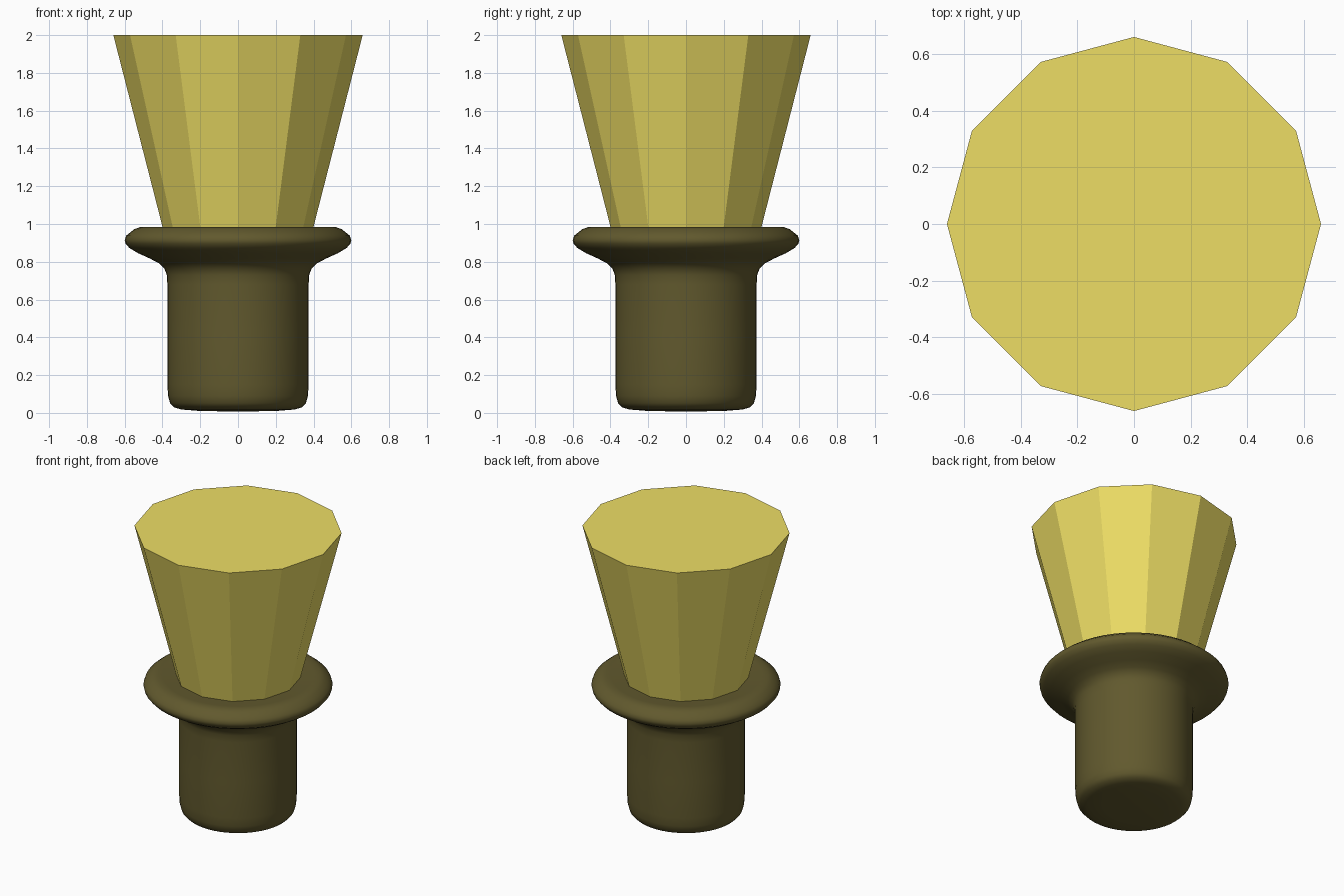
import bpy, bmesh, math

if "Cube" in bpy.data.objects:
    bpy.data.objects.remove(bpy.data.objects["Cube"])


def material(name, rgb):
    m = bpy.data.materials.new(name)
    m.diffuse_color = (*rgb, 1)
    m.use_nodes = True
    m.node_tree.nodes["Principled BSDF"].inputs["Base Color"].default_value = m.diffuse_color
    return m


def lathe(name, profile, sides, mat, smooth):
    """Revolve (radius, z) points about z; radius 0 closes to a pole."""
    bm = bmesh.new()
    rings = []
    for r, z in profile:
        n = sides if r > 0 else 1
        rings.append([bm.verts.new((r * math.cos(2 * math.pi * i / sides),
                                    r * math.sin(2 * math.pi * i / sides), z))
                      for i in range(n)])
    for a, b in zip(rings, rings[1:]):
        for i in range(sides):
            j = (i + 1) % sides
            quad = [a[i % len(a)], a[j % len(a)], b[j % len(b)], b[i % len(b)]]
            bm.faces.new(list(dict.fromkeys(quad)))
    bmesh.ops.recalc_face_normals(bm, faces=bm.faces)
    for f in bm.faces:
        f.smooth = smooth
    mesh = bpy.data.meshes.new(name)
    bm.to_mesh(mesh)
    bm.free()
    mesh.materials.append(mat)
    ob = bpy.data.objects.new(name, mesh)
    bpy.context.collection.objects.link(ob)
    return ob


yellow = material("yellow", (0.85, 0.73, 0.13))
dark = material("dark_olive", (0.12, 0.10, 0.027))

# Smooth stem with a rounded foot and a flared collar
lathe("stem_collar", [
    (0, 0.007), (0.20, 0.01), (0.30, 0.018), (0.34, 0.03), (0.36, 0.052),
    (0.37, 0.09), (0.374, 0.15), (0.374, 0.40), (0.374, 0.68), (0.377, 0.73),
    (0.39, 0.765), (0.42, 0.793), (0.47, 0.819), (0.53, 0.846), (0.575, 0.873),
    (0.596, 0.897), (0.60, 0.915), (0.592, 0.938), (0.57, 0.956), (0.55, 0.972),
    (0.52, 0.983), (0.48, 0.983), (0.43, 0.978), (0, 0.976)], 48, dark, True)

# Flat-sided flared beam, twelve facets
lathe("flared_beam", [(0, 0.975), (0.397, 0.975), (0.66, 2.0), (0, 2.0)],
      12, yellow, False)
